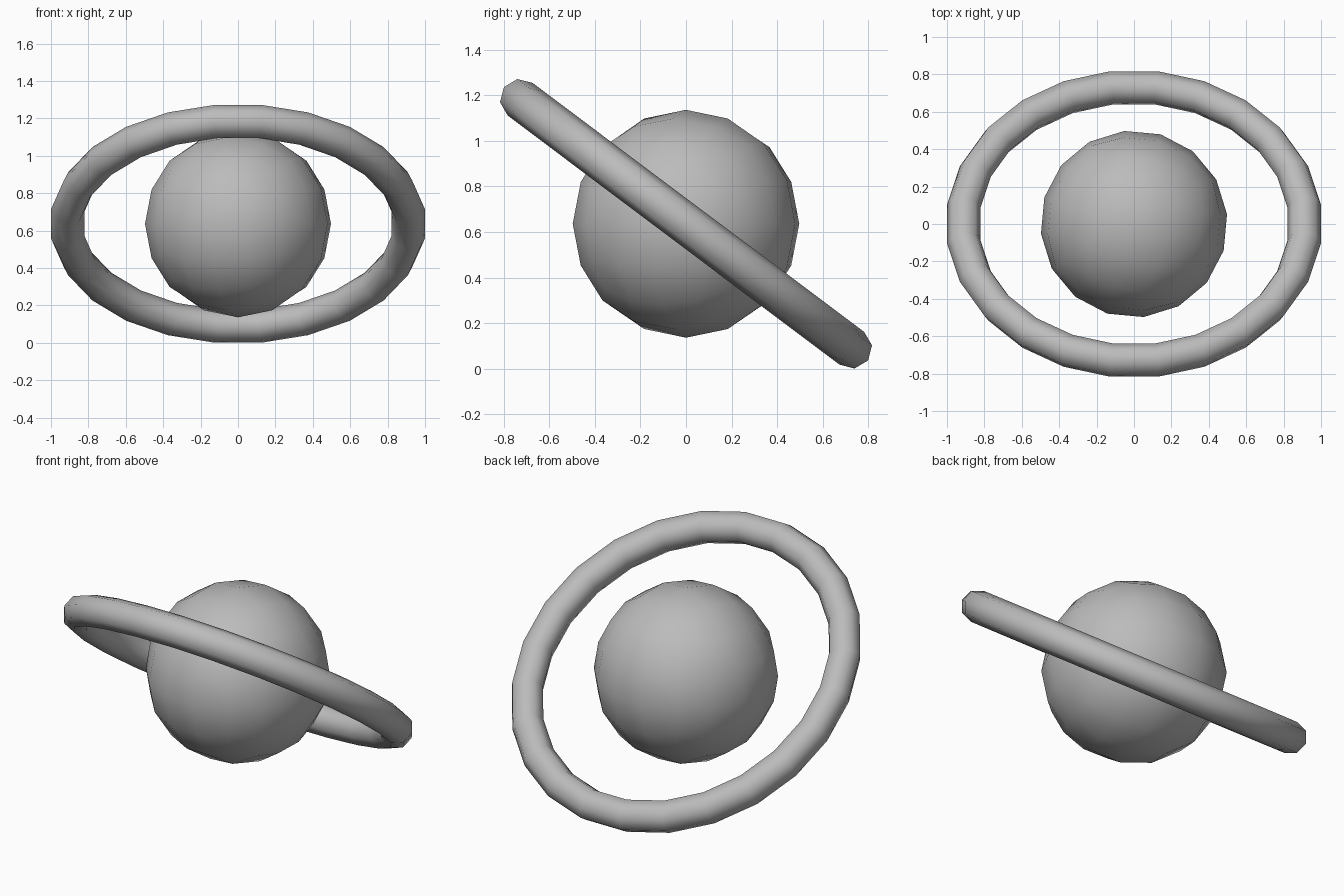
import bpy
import bmesh
from math import radians
from mathutils import Matrix, Vector

cube = bpy.data.objects.get("Cube")
if cube:
    bpy.data.objects.remove(cube, do_unlink=True)

CENTRE = Vector((0, 0, 0.636))
RADIUS = 0.5
TILT = radians(-36.9)

# One plain grey for the whole model
grey = bpy.data.materials.new("plain grey")
grey.use_nodes = True
colour = (0.5, 0.5, 0.5, 1)
grey.diffuse_color = colour
grey.node_tree.nodes["Principled BSDF"].inputs["Base Color"].default_value = colour


def finish(obj, name):
    obj.name = obj.data.name = name
    obj.data.materials.append(grey)
    obj.data.shade_smooth()


# Planet ball: a cube subdivided and rounded twice
bm = bmesh.new()
bmesh.ops.create_cube(bm, size=1)
for level in range(2):
    bmesh.ops.subdivide_edges(bm, edges=bm.edges[:], cuts=1, use_grid_fill=True)
    for v in bm.verts:
        v.co = v.co.normalized() * RADIUS
bmesh.ops.recalc_face_normals(bm, faces=bm.faces[:])
mesh = bpy.data.meshes.new("planet")
bm.to_mesh(mesh)
bm.free()
planet = bpy.data.objects.new("planet", mesh)
bpy.context.collection.objects.link(planet)
planet.matrix_world = Matrix.Translation(CENTRE) @ Matrix.Rotation(radians(-16.5), 4, "Z")
finish(planet, "planet")

# Tilted ring: high at the front, low at the back
bpy.ops.mesh.primitive_torus_add(major_segments=24, minor_segments=8,
                                 major_radius=0.918, minor_radius=0.09)
ring = bpy.context.object
ring.matrix_world = (Matrix.Translation(CENTRE) @ Matrix.Rotation(TILT, 4, "X")
                     @ Matrix.Rotation(radians(7.5), 4, "Z"))
finish(ring, "ring")
